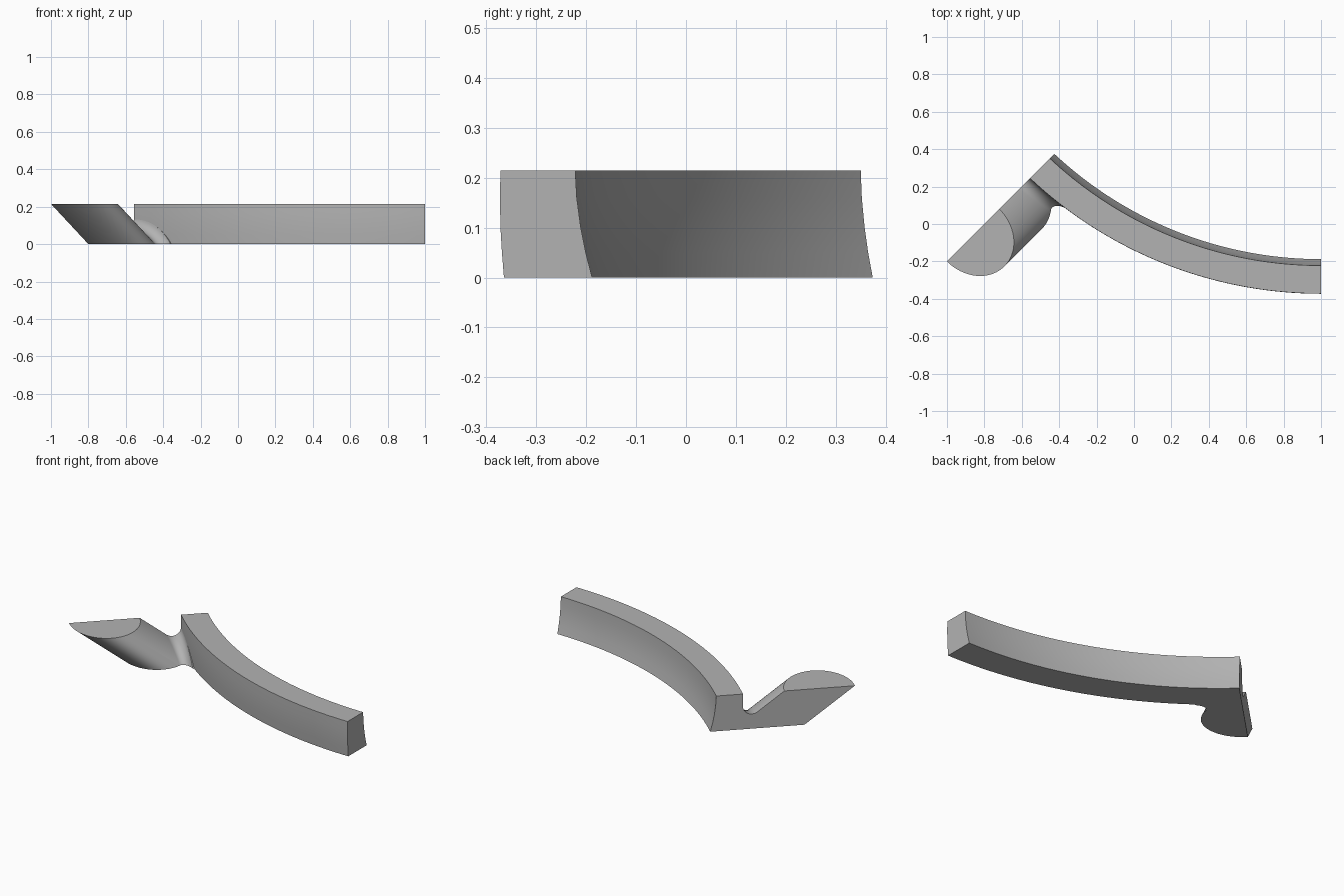
import bpy, bmesh, math
from mathutils import Vector

if "Cube" in bpy.data.objects:
    bpy.data.objects.remove(bpy.data.objects["Cube"])

HEIGHT = 0.215
CENTRE = Vector((1, 1.9, 0))    # axis of the curved wall
R_OUT = 2.272
FILLET = 0.05

grey = bpy.data.materials.new("plain_grey")
grey.use_nodes = True
grey.diffuse_color = (0.45, 0.45, 0.45, 1)
grey.node_tree.nodes["Principled BSDF"].inputs["Base Color"].default_value = grey.diffuse_color


def loft(bm, rings):
    """Skin a list of closed rings and cap both ends."""
    rows = [[bm.verts.new(p) for p in ring] for ring in rings]
    n = len(rows[0])
    for a, b in zip(rows, rows[1:]):
        for i in range(n):
            j = (i + 1) % n
            bm.faces.new((a[i], a[j], b[j], b[i]))
    bm.faces.new(rows[0])
    bm.faces.new(rows[-1])


def slice_off(bm, point, normal):
    """Remove everything behind a plane and close the cut."""
    cut = bmesh.ops.bisect_plane(bm, geom=bm.verts[:] + bm.edges[:] + bm.faces[:],
                                 plane_co=point, plane_no=normal, clear_inner=True)
    edges = [e for e in cut["geom_cut"] if isinstance(e, bmesh.types.BMEdge)]
    bmesh.ops.edgeloop_fill(bm, edges=edges)


def finish(bm, name):
    bmesh.ops.recalc_face_normals(bm, faces=bm.faces[:])
    mesh = bpy.data.meshes.new(name)
    bm.to_mesh(mesh)
    bm.free()
    obj = bpy.data.objects.new(name, mesh)
    bpy.context.collection.objects.link(obj)
    mesh.materials.append(grey)
    bpy.ops.object.select_all(action="DESELECT")
    obj.select_set(True)
    bpy.context.view_layer.objects.active = obj
    bpy.ops.object.shade_smooth_by_angle(angle=math.radians(30))


MITRE = (Vector((0, 0.8, 0)), Vector((1, -1, 0)))

# Curved wall: bowed profile swept around its axis, mitred at the spout end
profile = [(2.265, 0), (2.269, 0.05), (2.272, 0.1), (2.273, 0.16), (2.272, HEIGHT),
           (2.122, HEIGHT), (2.119, 0.16), (2.111, 0.1), (2.101, 0.05), (2.088, 0)]
rings = []
for k in range(49):
    a = math.radians(270 - k)
    rings.append([CENTRE + Vector((r * math.cos(a), r * math.sin(a), z)) for r, z in profile])
bm = bmesh.new()
loft(bm, rings)
slice_off(bm, *MITRE)
finish(bm, "curved_wall")

# Spout: slanted elliptical bar flowing into the wall through a fillet
along = Vector((1, 1, 0)).normalized()
across = Vector((1, -1, 0)).normalized()
top_centre = Vector((-0.86, -0.06, HEIGHT))
slant = Vector((0.2, 0.2, -HEIGHT)).normalized()
A, B = 0.198, 0.236


def gap(p):
    return math.hypot(p.x - CENTRE.x, p.y - CENTRE.y) - R_OUT


def ruling(theta):
    """One lengthwise line of the spout, ending inside the wall."""
    c, s = math.cos(theta), math.sin(theta)
    base = top_centre + along * (A * c) + across * (B * s)
    tangent = along * (-A * s) + across * (B * c)
    normal = slant.cross(tangent).normalized()
    if normal.dot(base - top_centre) < 0:
        normal.negate()
    lo, hi = -0.5, 1.2
    for _ in range(40):
        mid = (lo + hi) / 2
        lo, hi = (mid, hi) if gap(base + slant * mid) > 0 else (lo, mid)
    corner = base + slant * lo
    out = Vector((corner.x - CENTRE.x, corner.y - CENTRE.y, 0)).normalized()
    up_wall = (normal - out * normal.dot(out)).normalized()
    half = (-slant).angle(up_wall) / 2
    reach = FILLET / math.tan(half)
    start, end, w = corner - slant * reach, corner + up_wall * reach, math.sin(half)
    line = [base - slant * 0.25, start]
    for k in range(1, 11):
        t = k / 10
        u, v, q = (1 - t) ** 2, 2 * t * (1 - t) * w, t * t
        line.append((start * u + corner * v + end * q) / (u + v + q))
    line.append(line[-1] - out * 0.03)
    return line


SIDES = 96
rulings = [ruling(2 * math.pi * i / SIDES) for i in range(SIDES)]
bm = bmesh.new()
loft(bm, list(zip(*rulings)))
slice_off(bm, Vector((0, 0, HEIGHT)), Vector((0, 0, -1)))
slice_off(bm, Vector((0, 0, 0)), Vector((0, 0, 1)))
slice_off(bm, *MITRE)
finish(bm, "spout")
